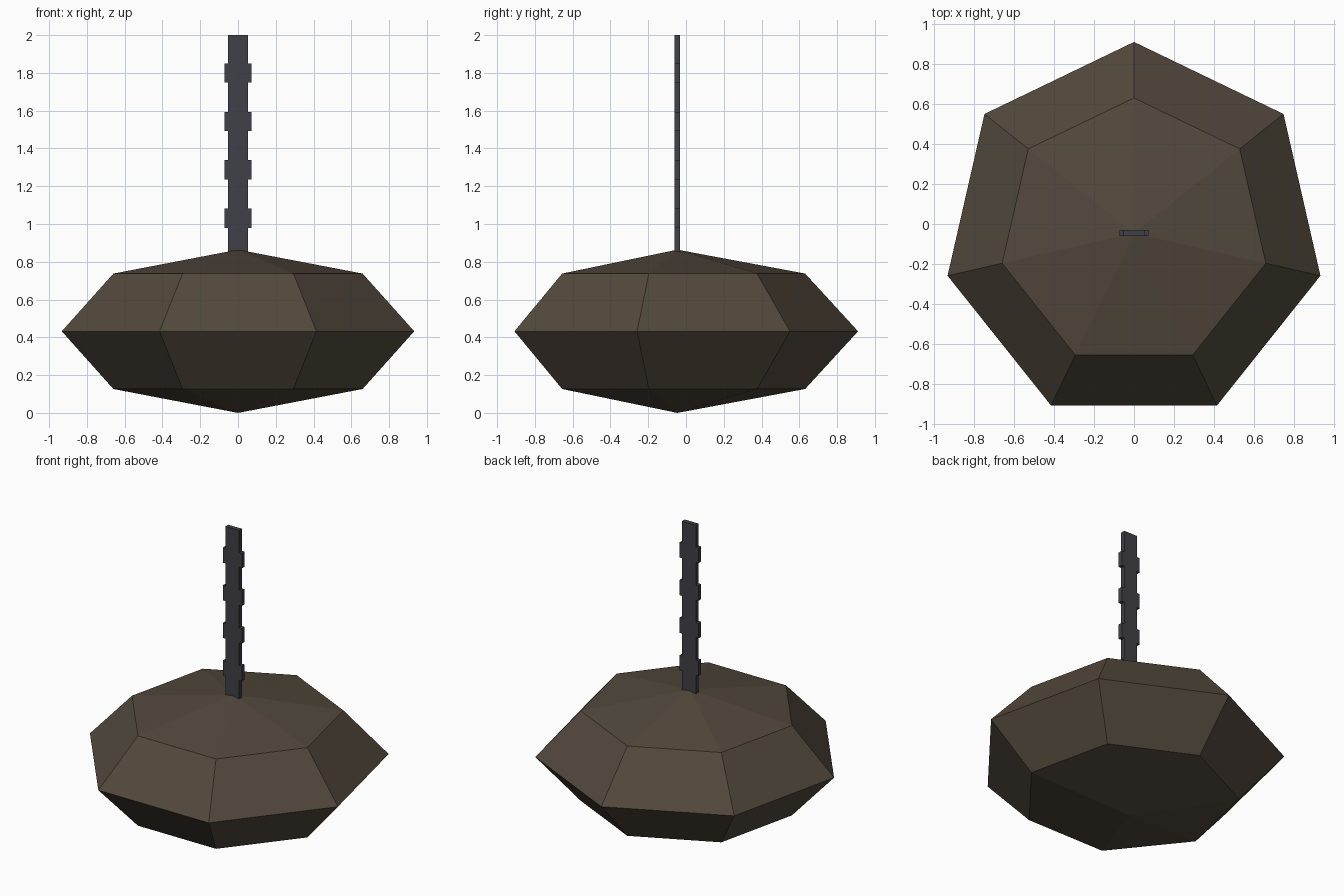
import bpy, bmesh
from math import sin, cos, pi

if "Cube" in bpy.data.objects:
    bpy.data.objects.remove(bpy.data.objects["Cube"])

CY = -0.046  # y of the shared vertical axis


def material(name, color):
    m = bpy.data.materials.new(name)
    m.diffuse_color = (*color, 1)
    m.use_nodes = True
    m.node_tree.nodes["Principled BSDF"].inputs["Base Color"].default_value = m.diffuse_color
    return m


def finish(name, bm, mat):
    bmesh.ops.recalc_face_normals(bm, faces=bm.faces)
    mesh = bpy.data.meshes.new(name)
    bm.to_mesh(mesh)
    bm.free()
    mesh.materials.append(mat)
    obj = bpy.data.objects.new(name, mesh)
    obj.location.y = CY
    bpy.context.collection.objects.link(obj)
    return obj


# Faceted weight: seven-sided, four-band flattened sphere
N, R, H = 7, 0.957, 0.432
bm = bmesh.new()
rings = []
for lat in (-pi / 4, 0, pi / 4):
    rings.append([bm.verts.new((R * cos(lat) * sin(2 * pi * i / N),
                                R * cos(lat) * cos(2 * pi * i / N),
                                H + H * sin(lat))) for i in range(N)])
bottom = bm.verts.new((0, 0, 0))
top = bm.verts.new((0, 0, 2 * H))
for i in range(N):
    j = (i + 1) % N
    bm.faces.new((bottom, rings[0][i], rings[0][j]))
    bm.faces.new((top, rings[2][i], rings[2][j]))
    for a, b in zip(rings, rings[1:]):
        bm.faces.new((a[i], a[j], b[j], b[i]))
finish("weight", bm, material("dark_brown", (0.085, 0.066, 0.046)))

# Flat hanging strap: stacked slabs, alternately narrow and wide
NARROW, WIDE, T = 0.052, 0.072, 0.015
profile = [(NARROW, 0.84)]
for k in range(4):
    z = 0.98 + 0.256 * k
    profile += [(NARROW, z), (WIDE, z), (WIDE, z + 0.102), (NARROW, z + 0.102)]
profile.append((NARROW, 2.0))
outline = profile + [(-x, z) for x, z in reversed(profile)]
bm = bmesh.new()
face = bm.faces.new([bm.verts.new((x, -T, z)) for x, z in outline])
ext = bmesh.ops.extrude_face_region(bm, geom=[face])
moved = [g for g in ext["geom"] if isinstance(g, bmesh.types.BMVert)]
bmesh.ops.translate(bm, verts=moved, vec=(0, 2 * T, 0))
finish("hanging_strap", bm, material("dark_steel", (0.05, 0.05, 0.063)))
